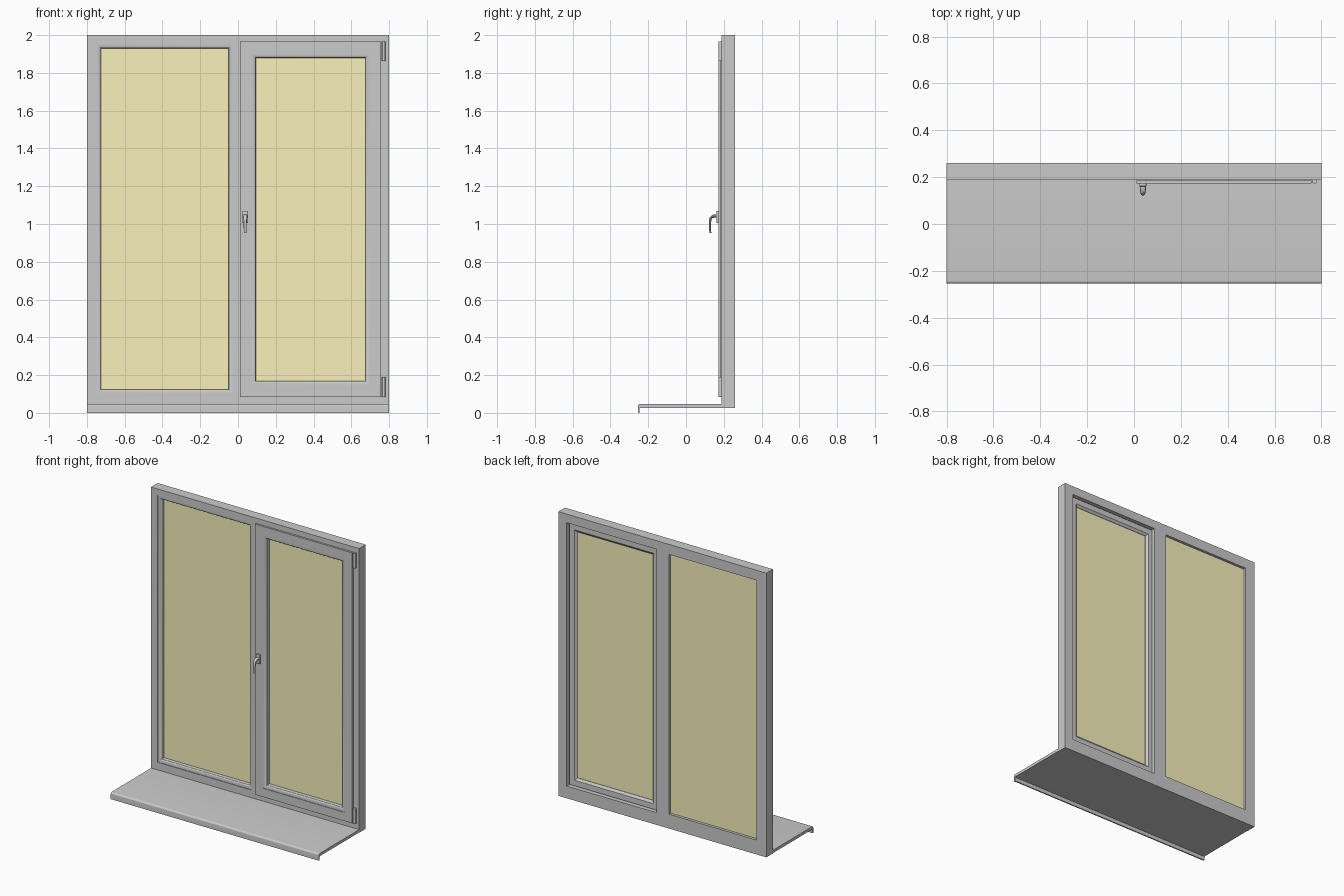
import bpy, bmesh, math

if "Cube" in bpy.data.objects:
    bpy.data.objects.remove(bpy.data.objects["Cube"])

glass_mat = bpy.data.materials.new("pane_yellow")
glass_mat.diffuse_color = (0.95, 0.88, 0.50, 1)
glass_mat.use_nodes = True
glass_mat.node_tree.nodes["Principled BSDF"].inputs["Base Color"].default_value = glass_mat.diffuse_color


def finish(bm, name, mat=None, smooth=True):
    bmesh.ops.recalc_face_normals(bm, faces=bm.faces)
    me = bpy.data.meshes.new(name)
    bm.to_mesh(me)
    bm.free()
    ob = bpy.data.objects.new(name, me)
    bpy.context.collection.objects.link(ob)
    if mat:
        me.materials.append(mat)
    if smooth:
        bpy.ops.object.select_all(action='DESELECT')
        ob.select_set(True)
        bpy.context.view_layer.objects.active = ob
        bpy.ops.object.shade_smooth_by_angle(angle=math.radians(25))
    return ob


def grow(r, d):
    return (r[0] - d, r[1] + d, r[2] - d, r[3] + d)


def bridge(bm, loops, closed):
    n = len(loops[0])
    for i in range(len(loops) if closed else len(loops) - 1):
        a, b = loops[i], loops[(i + 1) % len(loops)]
        for k in range(n):
            j = (k + 1) % n
            bm.faces.new((a[k], a[j], b[j], b[k]))
    if not closed:
        bm.faces.new(loops[0])
        bm.faces.new(loops[-1][::-1])


def mitred_ring(bm, section):
    """Mitred rectangular frame from a list of (rectangle, depth)."""
    loops = [[bm.verts.new((x, y, z)) for x, z in
              ((r[0], r[2]), (r[1], r[2]), (r[1], r[3]), (r[0], r[3]))]
             for r, y in section]
    bridge(bm, loops, True)


def bead(pane, face_y, glass_y, w=0.025, d=0.012):
    """Shallow groove, then a rounded bead falling to the glass."""
    pts = [(grow(pane, w), face_y), (grow(pane, w), face_y + 0.004)]
    for i in range(6):
        t = math.radians(90 * i / 5)
        pts.append((grow(pane, (w - 0.003) * (1 - math.sin(t))),
                    face_y + 0.004 + d * (1 - math.cos(t))))
    return pts + [(pane, glass_y)]


def box(name, x0, x1, y0, y1, z0, z1, mat=None, bevel=0):
    bm = bmesh.new()
    bmesh.ops.create_cube(bm, size=1)
    for v in bm.verts:
        v.co = ((x0 + x1) / 2 + v.co.x * (x1 - x0), (y0 + y1) / 2 + v.co.y * (y1 - y0),
                (z0 + z1) / 2 + v.co.z * (z1 - z0))
    if bevel:
        bmesh.ops.bevel(bm, geom=bm.edges[:], offset=bevel, segments=2,
                        profile=0.5, affect='EDGES')
    return finish(bm, name, mat, bool(bevel))


FRONT, BACK = 0.188, 0.26
fixed = (-0.725, -0.05, 0.125, 1.93)
opening = (0.045, 0.735, 0.11, 1.94)
sash_pane = (0.095, 0.675, 0.17, 1.88)

# outer frame: two halves sharing the mullion
bm = bmesh.new()
left, right = (-0.8, 0, 0.025, 2), (0, 0.8, 0.025, 2)
mitred_ring(bm, [(left, BACK), (left, FRONT)] + bead(fixed, FRONT, 0.235) + [(fixed, BACK)])
mitred_ring(bm, [(right, BACK), (right, FRONT), (opening, FRONT), (opening, BACK)])
bmesh.ops.delete(bm, geom=[f for f in bm.faces if all(abs(v.co.x) < 1e-6 for v in f.verts)],
                 context='FACES')
bmesh.ops.remove_doubles(bm, verts=bm.verts, dist=1e-5)
finish(bm, "window_frame")

# opening sash: overlapping flange and body set in the rebate
bm = bmesh.new()
flange = (0.01, 0.758, 0.085, 1.965)
body = grow(opening, -0.006)
mitred_ring(bm, [(body, 0.24), (body, 0.185), (flange, 0.185), (flange, 0.172)]
            + bead(sash_pane, 0.172, 0.222)
            + [(sash_pane, 0.228), (grow(sash_pane, 0.015), 0.24)])
finish(bm, "opening_sash")

# glass panes
for name, r, y in (("fixed_pane", fixed, 0.225), ("sash_pane", sash_pane, 0.209)):
    g = grow(r, 0.002)
    box(name, g[0], g[1], y, y + 0.016, g[2], g[3], glass_mat)

# sill board with rounded nose and drip lip
prof = [(0.19, 0.027), (0.19, 0.047)]
for i in range(7):
    t = math.radians(90 + 90 * i / 6)
    prof.append((-0.243 + 0.012 * math.cos(t), 0.035 + 0.012 * math.sin(t)))
prof += [(-0.255, 0), (-0.246, 0), (-0.246, 0.027)]
bm = bmesh.new()
bridge(bm, [[bm.verts.new((x, y, z)) for y, z in prof] for x in (-0.8, 0.8)], False)
finish(bm, "sill")

# hinges: leaf plus barrel
for name, z0, z1 in (("lower_hinge", 0.085, 0.19), ("upper_hinge", 1.862, 1.965)):
    box(name + "_leaf", 0.76, 0.781, 0.178, 0.189, z0, z1)
    bm = bmesh.new()
    bmesh.ops.create_cone(bm, cap_ends=True, segments=16, radius1=0.008, radius2=0.008,
                          depth=z1 - z0)
    bmesh.ops.translate(bm, verts=bm.verts, vec=(0.772, 0.18, (z0 + z1) / 2))
    finish(bm, name + "_barrel")

# handle: base plate and curved tapering lever
HX = 0.038
box("handle_base", HX - 0.015, HX + 0.015, 0.161, 0.173, 1.005, 1.07, bevel=0.003)
path = [(0.165, 1.042)]
for i in range(7):
    t = math.radians(90 * i / 6)
    path.append((0.152 - 0.024 * math.sin(t), 1.018 + 0.024 * math.cos(t)))
path += [(0.127, 0.985), (0.129, 0.952)]
bm = bmesh.new()
loops = []
for i, (y, z) in enumerate(path):
    p, q = path[max(i - 1, 0)], path[min(i + 1, len(path) - 1)]
    l = math.hypot(q[0] - p[0], q[1] - p[1])
    ny, nz = -(q[1] - p[1]) / l, (q[0] - p[0]) / l
    w = 0.014 - 0.007 * i / (len(path) - 1)
    h = 0.009 - 0.004 * i / (len(path) - 1)
    loops.append([bm.verts.new((HX + w * math.cos(a), y + ny * h * math.sin(a),
                                z + nz * h * math.sin(a)))
                  for a in (2 * math.pi * k / 12 for k in range(12))])
bridge(bm, loops, False)
finish(bm, "handle_lever")
